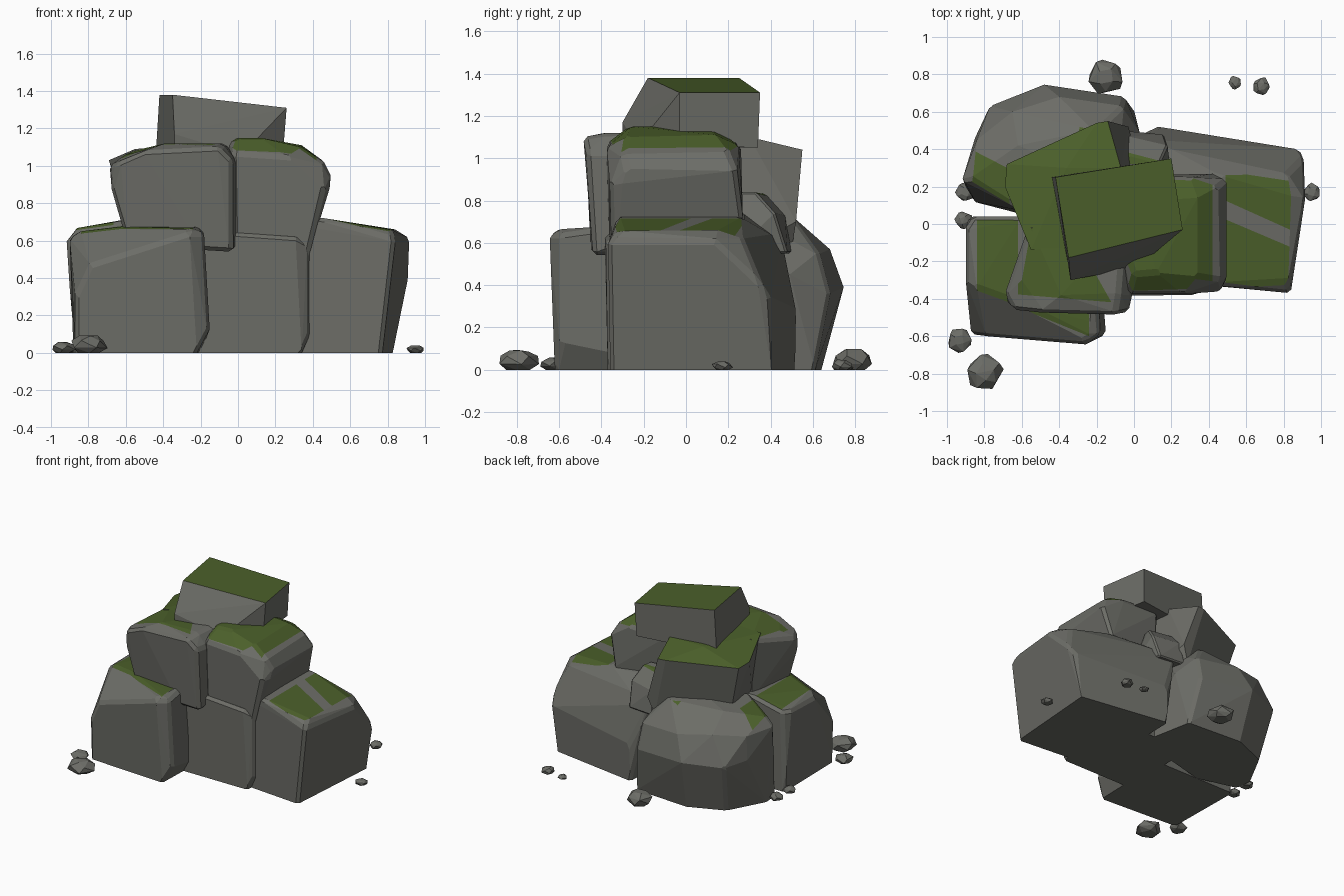
import bpy
import bmesh
import math
import random
from mathutils import Vector

random.seed(4)
cube = bpy.data.objects.get("Cube")
if cube:
    bpy.data.objects.remove(cube, do_unlink=True)


def make_material(name, rgb):
    material = bpy.data.materials.new(name)
    material.use_nodes = True
    color = (*rgb, 1)
    material.diffuse_color = color
    material.node_tree.nodes["Principled BSDF"].inputs["Base Color"].default_value = color
    return material


STONE = make_material("grey stone", (.15, .152, .135))
MOSS = make_material("green moss", (.07, .115, .023))


def hull(points, merge_angle):
    """Convex stone through the given corner points."""
    bm = bmesh.new()
    for point in points:
        bm.verts.new(point)
    result = bmesh.ops.convex_hull(bm, input=bm.verts)
    loose = {item for item in result["geom_interior"] + result["geom_unused"]
             if isinstance(item, bmesh.types.BMVert)}
    bmesh.ops.delete(bm, geom=list(loose), context='VERTS')
    bmesh.ops.dissolve_limit(bm, angle_limit=math.radians(merge_angle),
                             verts=bm.verts, edges=bm.edges)
    bmesh.ops.recalc_face_normals(bm, faces=bm.faces)
    return bm


def finish(bm, name):
    mesh = bpy.data.meshes.new(name)
    bm.to_mesh(mesh)
    bm.free()
    mesh.materials.append(STONE)
    mesh.materials.append(MOSS)
    obj = bpy.data.objects.new(name, mesh)
    bpy.context.collection.objects.link(obj)
    return obj


def boulder(name, points, patches=(), steep=.85, chamfer=.02):
    """Chamfered stone; each moss patch is a list of (start, end) lines
    and covers the flat top on the left hand of all of them."""
    bm = hull(points, 5)
    if chamfer:
        sharp = [e for e in bm.edges
                 if len(e.link_faces) == 2 and e.calc_face_angle() > math.radians(35)
                 and max(v.co.z for v in e.verts) > .02]
        bmesh.ops.bevel(bm, geom=sharp, offset=chamfer, segments=1, profile=.5,
                        affect='EDGES', clamp_overlap=True)
    rules = []
    for patch in patches:
        lines = []
        for start, end in patch:
            origin = Vector((*start, 0))
            along = Vector((*end, 0)) - origin
            inward = Vector((-along.y, along.x, 0)).normalized()
            lines.append((origin, inward))
            # Cut only the top so the sides stay clean
            bm.normal_update()
            top = [f for f in bm.faces if f.normal.z > steep]
            geom = top + list({e for f in top for e in f.edges}) \
                + list({v for f in top for v in f.verts})
            bmesh.ops.bisect_plane(bm, geom=geom, plane_co=origin, plane_no=inward)
        rules.append(lines)
    bm.normal_update()
    for face in bm.faces:
        center = face.calc_center_median()
        inside = any(all((center - origin).dot(inward) > 0 for origin, inward in lines)
                     for lines in rules)
        face.material_index = int(inside and face.normal.z > steep)
    return finish(bm, name)


# Broad base stone on the +x side
boulder("left_base_boulder", [
    (.1, -.3, 0), (.77, -.36, 0), (.86, .4, 0), (.12, .515, 0),
    (.84, -.37, .61), (.92, .14, .61), (.91, .36, .4), (.88, .4, .34),
    (.13, .52, .29), (.13, .475, .44), (.1, -.3, .74), (.46, -.33, .72),
    (.82, -.31, .66), (.84, .15, .66), (.82, .27, .62), (.46, .26, .72),
    (0, .26, .76), (0, .46, .6), (.2, .4, .64)],
    [[((.5, .12), (.9, -.06)), ((.9, .22), (.5, .28)), ((.49, .3), (.49, -.4))],
     [((.9, -.15), (.5, .02)), ((.49, .3), (.49, -.4))]], .9)

# Narrow stone wedged behind the second tier
boulder("back_wedge_stone", [
    (-.06, .25, .84), (.12, .26, .84), (.14, .33, .84), (-.05, .38, .83),
    (.18, .42, .74), (-.04, .47, .73), (.16, .48, .55), (-.06, .5, .55),
    (.2, .22, .55), (-.06, .22, .55)],
    [[((-1, .34), (1, .3))]], .9, .01)

# Middle base stone at the front
boulder("middle_base_boulder", [
    (-.25, -.37, 0), (.34, -.37, 0), (.385, -.34, .1), (.385, -.34, .58),
    (.31, -.38, .62), (-.25, -.385, .66), (.38, .3, .64), (-.25, .3, .66),
    (.36, .3, 0), (-.25, .3, 0)])

# Mossy base stone at the front corner on the -x side
boulder("right_front_boulder", [
    (-.87, -.58, 0), (-.22, -.62, 0), (-.15, -.59, .13), (-.18, -.59, .64),
    (-.26, -.645, .64), (-.79, -.6, .47), (-.87, -.59, .3), (-.9, -.3, .61),
    (-.9, -.02, .62), (-.86, .04, .62), (-.84, -.34, .65), (-.26, -.6, .67),
    (-.62, -.42, .675), (-.2, -.3, .68), (-.2, .04, .68), (-.6, .04, .68),
    (-.88, .04, 0), (-.2, .04, 0)],
    [[((-.84, 0), (-.84, -.4)), ((-.85, -.36), (-.62, -.42)), ((-.62, -.42), (-.62, .1))],
     [((-.66, -.43), (-.24, -.6)), ((-.24, -.6), (-.24, .1)), ((-.24, -.36), (-.7, -.36))]])

# Thin grey ledge showing under the second tier
boulder("right_ledge_stone", [
    (-.62, -.36, .62), (-.53, -.41, .72), (-.2, -.45, .66), (-.2, -.45, .6),
    (-.62, -.41, .62), (-.53, -.1, .72), (-.2, -.1, .66), (-.62, -.1, .6)], chamfer=0)

# Rounded base stone at the back
boulder("right_back_boulder", [
    (-.86, .12, 0), (-.87, .25, 0), (-.72, .53, 0), (-.45, .64, 0), (0, .61, 0), (.08, .2, 0),
    (-.9, .2, .35), (-.85, .46, .4), (-.77, .63, .38), (-.48, .745, .39), (-.05, .68, .36),
    (.03, .49, .45), (-.92, .23, .61), (-.84, .45, .58), (-.65, .6, .6), (-.4, .68, .57),
    (-.06, .63, .55), (-.87, .24, .67), (-.6, .07, .71), (-.62, .42, .71),
    (-.2, .5, .73), (-.1, .2, .78), (-.55, .04, 0)],
    [[((-.66, 0), (-.69, .6)), ((-.6, .26), (-.95, .44))],
     [((-.28, .7), (-.3, .4)), ((-.3, .48), (0, .6)), ((-.05, .5), (-.28, .62))]], .8)

# Second tier: two front stones and the mossy one behind
boulder("right_upper_boulder", [
    (-.61, -.42, .64), (-.2, -.45, .55), (-.03, -.44, .54), (-.01, -.36, .58),
    (-.68, -.42, .88), (-.69, -.37, 1.0), (-.64, -.46, 1.02), (-.5, -.475, 1.08),
    (-.1, -.485, 1.1), (-.03, -.47, 1.03), (-.01, -.38, 1.03), (-.39, -.38, 1.12),
    (-.08, -.37, 1.12), (-.6, -.3, 1.06), (-.56, 0, 1.08), (-.05, 0, 1.12),
    (-.55, 0, .6), (-.05, 0, .55)],
    [[((-.62, 0), (-.62, -.4)), ((-.7, -.37), (-.1, -.42)), ((-.12, -.42), (-.3, -.1))]])

boulder("left_upper_boulder", [
    (-.02, -.36, .5), (.37, -.35, .49), (.38, .2, .5), (-.02, .22, .5),
    (-.03, -.375, 1.07), (.26, -.375, 1.05), (.46, -.36, .87), (.49, -.3, .88),
    (.495, .24, .94), (.44, .27, .72), (.495, -.28, .95), (.46, -.3, 1.02), (.45, .2, 1.03),
    (0, -.27, 1.15), (.12, -.26, 1.15), (.34, -.28, 1.1), (.34, .14, 1.11),
    (.02, .12, 1.15), (.3, .25, 1.06), (0, .26, 1.06), (-.1, 0, 1.13)],
    [[((.42, -.4), (.42, .3)), ((-.1, -.36), (.5, -.34))]], .75)

boulder("back_upper_boulder", [
    (-.08, .5, .57), (-.56, .26, .57), (-.5, -.1, .57), (0, 0, .57),
    (-.14, .55, 1.04), (-.68, .32, 1.02), (-.69, .2, 1.03), (-.55, -.14, 1.09),
    (-.36, .3, 1.1), (-.07, .3, 1.1), (-.04, -.1, 1.13), (-.2, .54, 1.04), (.02, .34, .6),
    (-.03, .52, .7)],
    [[((-1, -1), (1, -1))]], .8, 0)

# Slanted mossy block on the summit
boulder("summit_block", [
    (-.42, .25, 1.38), (-.35, -.18, 1.38), (.26, -.03, 1.31), (.2, .35, 1.31),
    (-.34, -.3, 1.17), (-.34, -.3, 1.06), (.02, -.23, 1.06), (.24, -.03, 1.06),
    (.19, .34, 1.05), (-.44, .25, 1.05)],
    [[((-1, -1), (1, -1))]], .8, 0)


# Small loose stones scattered on the ground
def pebble(name, x, y, radius, height):
    points = []
    turn = random.uniform(0, math.tau)
    for level, width, count in ((0, .65, 5), (.3, 1, 5), (.7, .95, 5), (1, .5, 4)):
        for step in range(count):
            angle = turn + level + math.tau * step / count
            reach = radius * width * random.uniform(.85, 1.05)
            points.append((x + reach * math.cos(angle), y + reach * math.sin(angle),
                           height * level * random.uniform(.88, 1)))
    finish(hull(points, 8), name)


for index, place in enumerate([
        (-.15, .79, .1, .1), (.54, .755, .037, .03), (.68, .735, .052, .05),
        (.95, .17, .05, .04), (-.9, .17, .055, .05), (-.91, .02, .05, .05),
        (-.935, -.62, .068, .06), (-.8, -.79, .1, .095)]):
    pebble(f"pebble_{index + 1}", *place)
